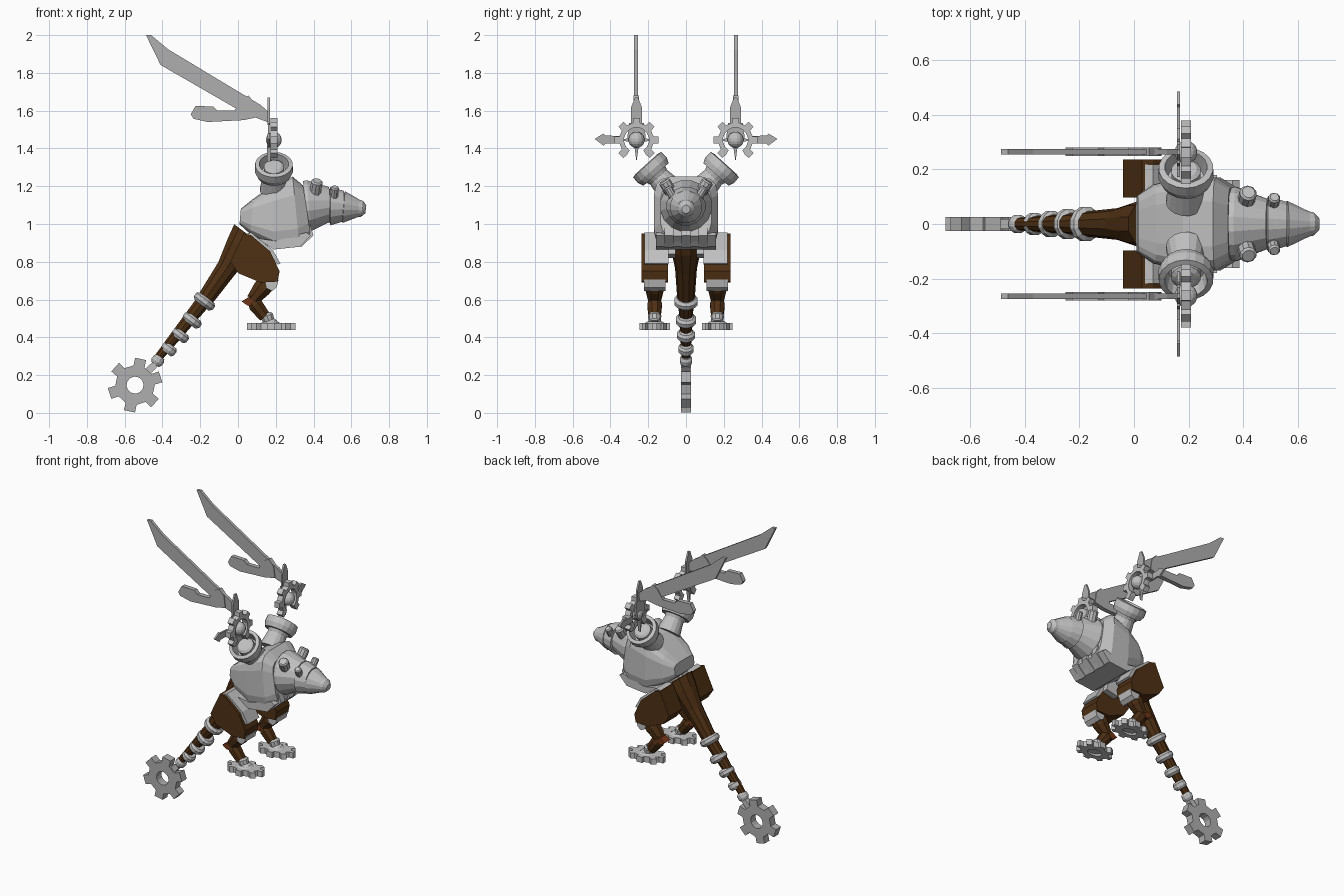
import bpy, bmesh, math
from mathutils import Vector as V

if "Cube" in bpy.data.objects:
    bpy.data.objects.remove(bpy.data.objects["Cube"])

def mat(name, rgb):
    m = bpy.data.materials.new(name)
    m.diffuse_color = (*rgb, 1)
    m.use_nodes = True
    m.node_tree.nodes["Principled BSDF"].inputs["Base Color"].default_value = m.diffuse_color
    return m

STEEL = mat("steel", (0.53, 0.53, 0.53))
BLADE = mat("blade_grey", (0.43, 0.43, 0.43))
BROWN = mat("dark_leather", (0.078, 0.030, 0.007))
RUST = mat("rust", (0.17, 0.036, 0.010))
X, Y, Z = V((1, 0, 0)), V((0, 1, 0)), V((0, 0, 1))

def finish(name, bm, m):
    bmesh.ops.recalc_face_normals(bm, faces=bm.faces[:])
    me = bpy.data.meshes.new(name)
    bm.to_mesh(me)
    bm.free()
    me.materials.append(m)
    ob = bpy.data.objects.new(name, me)
    bpy.context.collection.objects.link(ob)
    return ob

def loft(name, rings, m, closed_loop=False):
    """Skin a list of point rings; cap the ends, or join the last ring to the first."""
    bm = bmesh.new()
    vs = [[bm.verts.new(p) for p in r] for r in rings]
    n = len(vs[0])
    pairs = list(zip(vs, vs[1:])) + ([(vs[-1], vs[0])] if closed_loop else [])
    for a, b in pairs:
        for i in range(n):
            j = (i + 1) % n
            bm.faces.new((a[i], a[j], b[j], b[i]))
    if not closed_loop:
        bm.faces.new(vs[0])
        bm.faces.new(vs[-1])
    return finish(name, bm, m)

def circle(c, axis, r, n):
    axis = axis.normalized()
    u = axis.cross(Y if abs(axis.y) < 0.9 else X).normalized()
    v = axis.cross(u)
    return [c + r * (u * math.cos(t) + v * math.sin(t))
            for t in ((i + 0.5) * 2 * math.pi / n for i in range(n))]

def lathe(name, p, axis, prof, m, n=14, hollow=False):
    """Turned part: prof is (distance along axis, radius)."""
    p, axis = V(p), V(axis).normalized()
    return loft(name, [circle(p + axis * d, axis, r, n) for d, r in prof], m, hollow)

def plate(name, pts, o, u, v, thick, m):
    """Extruded flat outline in the plane u, v."""
    o, w = V(o), u.cross(v).normalized() * thick / 2
    base = [o + u * a + v * b for a, b in pts]
    return loft(name, [[p - w for p in base], [p + w for p in base]], m)

def gear(name, c, u, v, r_in, r_root, r_out, teeth, thick, m, phase=0, skip=()):
    """Toothed ring; skip lists teeth left out to make an open claw."""
    c, w = V(c), u.cross(v).normalized() * thick / 2
    sects = []
    for k in range(teeth):
        for f, r in ((-0.27, r_root), (-0.2, r_out), (0.2, r_out), (0.27, r_root)):
            a = math.radians(phase) + (k + f) * 2 * math.pi / teeth
            d = u.normalized() * math.cos(a) * u.length + v.normalized() * math.sin(a) * v.length
            if k not in skip:
                sects.append([c + d * r_in - w, c + d * r - w, c + d * r + w, c + d * r_in + w])
    return loft(name, sects, m, not skip)

def section(top, bot, w, n=16, e=0.45):
    """Boxy rounded section between a top and a bottom point in the xz plane."""
    t, b = V((top[0], 0, top[1])), V((bot[0], 0, bot[1]))
    c, h, out = (t + b) / 2, (t - b) / 2, []
    for i in range(n):
        a = (i + 0.5) * 2 * math.pi / n
        s, q = math.sin(a), math.cos(a)
        out.append(c + Y * w * math.copysign(abs(q) ** e, q) * 1.04
                   + h * math.copysign(abs(s) ** e, s) * 1.04)
    return out

# Body shell
loft("body", [section((.015, 1.08), (.008, 1.0), .10), section((.08, 1.13), (.065, .95), .14),
              section((.18, 1.20), (.19, .88), .165), section((.29, 1.245), (.325, .885), .165),
              section((.345, 1.20), (.385, .94), .13)], STEEL)
# Belly frame and chest ribs
plate("belly_frame", [(.10, .925), (.19, .865), (.33, .88), (.385, .94), (.36, .955), (.2, .91)],
      (0, 0, 0), X, Z, .32, STEEL)
for y in (-.09, 0, .09):
    plate("chest_rib", [(.33, .875), (.40, .94), (.38, 1.0), (.33, .95)], (0, y, 0), X, Z, .045, STEEL)

# Snout, stepped rings drooping towards the tip
SN = [((.355, 0, 1.095), (1, 0, .08), [(0, .135), (.02, .138), (.135, .092)]),
      ((.485, 0, 1.095), (1, 0, .0), [(0, .090), (.005, .104), (.075, .082)]),
      ((.555, 0, 1.09), (1, 0, -.08), [(0, .07), (.005, .086), (.085, .047)]),
      ((.635, 0, 1.083), (1, 0, -.12), [(0, .048), (.022, .043), (.042, .022)])]
for p, a, prof in SN:
    lathe("snout_ring", p, a, prof, STEEL, 16)

# Tail base, core and bands
def tail_pt(t):
    return V((.03, 0, .91)).lerp(V((-.50, 0, .20)), t)
TD = V((-.60, 0, -.80))
loft("tail_base", [circle(V(p), TD, r, 10) for p, r in
                   (((.045, 0, .95), .085), ((.01, 0, .88), .082), ((-.06, 0, .765), .058),
                    ((-.175, 0, .60), .046))], BROWN)
lathe("tail_core", (-.15, 0, .63), V((-.29, 0, -.36)), [(0, .044), (.46, .022)], BROWN, 10)
for x, z, r in ((-.178, .59, .064), (-.243, .49, .056), (-.305, .41, .049), (-.365, .337, .042), (-.425, .277, .034)):
    lathe("tail_band", V((x, 0, z)) - TD * .02, TD, [(-.005, r * .75), (.008, r), (.03, r), (.045, r * .75)], STEEL, 12)
plate("tail_shank", [(-.42, .30), (-.40, .275), (-.50, .165), (-.53, .195)], (0, 0, 0), X, Z, .035, STEEL)
gear("tail_gear", (-.545, 0, .147), X, Z, .045, .105, .145, 6, .052, BLADE, 18)

for s in (1, -1):
    side = "left" if s > 0 else "right"
    # Studs on the snout
    lathe(side + "_large_stud", (.405, s * .07, 1.15), (.15, s * .5, .85), [(0, .032), (.085, .032), (.093, .024)], STEEL, 10)
    lathe(side + "_small_stud", (.505, s * .06, 1.13), (.12, s * .5, .85), [(0, .022), (.07, .022), (.077, .016)], STEEL, 10)

    # Shoulder socket: neck, hollow cup and plug
    ax = V((0, s * .67, .74))
    c = V((.19, s * .165, 1.27))
    lathe(side + "_shoulder_neck", c - ax * .12, ax, [(0, .075), (.09, .06), (.12, .072)], STEEL, 16)
    lathe(side + "_shoulder_cup", c, ax, [(-.01, .065), (-.01, .09), (.02, .102), (.06, .10), (.065, .078), (.01, .07)],
          STEEL, 18, True)
    lathe(side + "_shoulder_plug", c, ax, [(-.02, .055), (.045, .055), (.055, .04)], STEEL, 14)

    # Floating hand: ball, open gear, claws
    h = V((.19, s * .262, 1.445))
    bm = bmesh.new()
    bmesh.ops.create_uvsphere(bm, u_segments=14, v_segments=9, radius=.043)
    bmesh.ops.translate(bm, verts=bm.verts[:], vec=h)
    finish(side + "_hand_ball", bm, STEEL)
    gear(side + "_hand_gear", h, Y, Z, .066, .092, .118, 8, .038, STEEL, -90, (0,))
    b = h - X * .027
    plate(side + "_hand_back", [(-.05, 0), (0, -.05), (.05, 0), (.04, .09), (-.04, .09)], b, Y, Z, .01, BLADE)
    plate(side + "_top_claw", [(-.03, .08), (.03, .08), (.03, .17), (.008, .225), (-.008, .225), (-.03, .17)],
          b, Y, Z, .012, BLADE)
    plate(side + "_side_claw", [(.085, -.02), (.165, -.02), (.175, -.03), (.222, .005), (.175, .034), (.165, .024), (.085, .02)],
          b, Y * s, Z, .012, BLADE)
    plate(side + "_low_claw", [(-.012, -.03), (0, -.115), (.012, -.03)], b, Y, Z, .02, BLADE)
    for t in (-1, 1):
        plate(side + "_inner_claw", [(.03 * t, -.012), (.09 * t, 0), (.03 * t, .012)], b, Y, Z, .012, BLADE)
    # Long and short feather blades
    plate(side + "_long_blade", [(-.487, 2.0), (-.46, 2.0), (-.37, 1.925), (.02, 1.69), (.12, 1.63), (.16, 1.595),
                                 (.155, 1.54), (.07, 1.572), (-.02, 1.617), (-.41, 1.842)],
          (0, s * .264, 0), X, Z, .02, BLADE)
    plate(side + "_short_blade", [(-.25, 1.58), (-.225, 1.625), (-.13, 1.622), (-.11, 1.60), (-.02, 1.60), (.02, 1.66),
                                  (.055, 1.68), (.09, 1.64), (.10, 1.565), (.03, 1.55), (-.16, 1.54), (-.235, 1.557)],
          (0, s * .264, 0), X, Z, .03, BLADE)

    # Leg: thigh box, hip plate, knee, calf, shin
    y = s * .166
    plate(side + "_thigh", [(.03, .95), (.07, .94), (.17, .855), (.22, .75), (.21, .695), (.12, .69), (.0, .74), (-.04, .80)],
          (0, y, 0), X, Z, .14, BROWN)
    plate(side + "_hip_plate", [(.03, .945), (.07, .955), (.185, .862), (.225, .79), (.21, .785), (.165, .85), (.06, .935)],
          (0, y - s * .01, 0), X, Z, .125, STEEL)
    plate(side + "_hip_joint", [(.06, .92), (.15, .92), (.17, .84), (.08, .82)], (0, s * .085, 0), X, Z, .06, STEEL)
    plate(side + "_knee_cap", [(.14, .705), (.215, .705), (.205, .665), (.18, .645), (.15, .66)],
          (0, y, 0), X, Z, .115, STEEL)
    lathe(side + "_calf", (.165, y, .705), (-.095, 0, -.115), [(0, .05), (.06, .052), (.14, .036)], BROWN, 8)
    plate(side + "_heel_joint", [(.02, .59), (.07, .622), (.095, .60), (.085, .565), (.05, .568)],
          (0, y, 0), X, Z, .06, RUST)
    lathe(side + "_shin", (.075, y, .595), (.07, 0, -.09), [(0, .03), (.03, .042), (.11, .034)], BROWN, 8)
    lathe(side + "_ankle", (.148, y, .525), (.1, 0, -.25), [(0, .028), (.012, .036), (.04, .032), (.055, .045)], STEEL, 10)
    # Gear foot, longer than wide
    gear(side + "_foot_gear", (.175, y, .458), X, Y * .63, .05, .1, .13, 8, .038, STEEL, 0)
    lathe(side + "_foot_hub", (.172, y, .452), (0, 0, 1), [(0, .055), (.022, .055), (.032, .04)], STEEL, 12)
